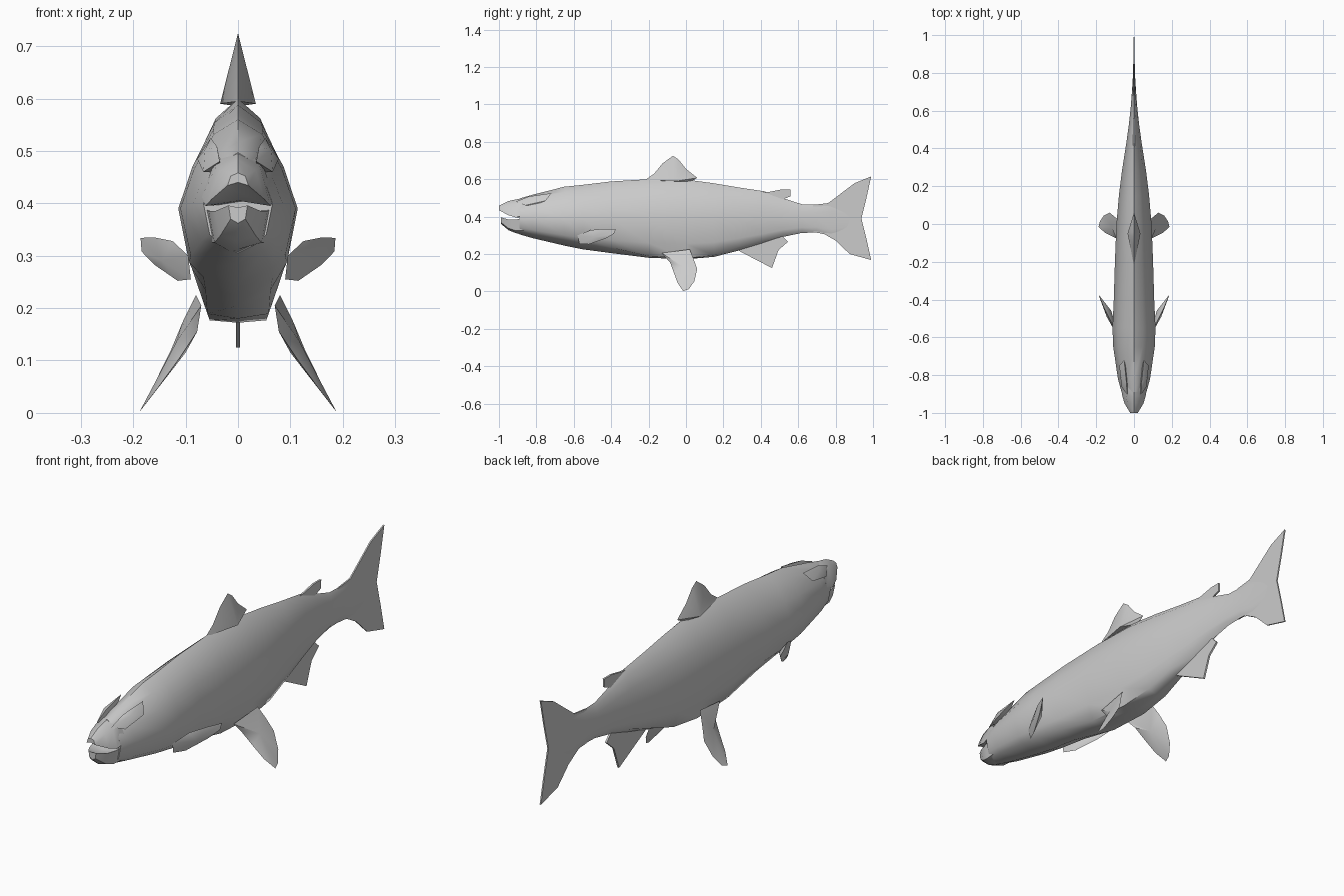
import bpy, bmesh, math

grey = bpy.data.materials.new("fish_grey")
grey.diffuse_color = (0.6, 0.6, 0.6, 1)


def finish(name, bm, angle, mirror=False):
    bmesh.ops.recalc_face_normals(bm, faces=bm.faces)
    mesh = bpy.data.meshes.new(name)
    bm.to_mesh(mesh)
    bm.free()
    mesh.materials.append(grey)
    obj = bpy.data.objects.new(name, mesh)
    bpy.context.collection.objects.link(obj)
    bpy.ops.object.select_all(action='DESELECT')
    obj.select_set(True)
    bpy.context.view_layer.objects.active = obj
    bpy.ops.object.shade_smooth_by_angle(angle=math.radians(angle))
    if mirror:
        obj.modifiers.new("Mirror", 'MIRROR')
    return obj


def loft(name, sections, angle):
    """Skin symmetric sections: (y, half outline of (x, z) from top to bottom)."""
    bm = bmesh.new()
    rings = []
    for y, half in sections:
        full = half + [(-x, z) for x, z in half[-2:0:-1]]
        rings.append([bm.verts.new((x, y, z)) for x, z in full])
    for a, b in zip(rings, rings[1:]):
        n = len(a)
        for i in range(n):
            j = (i + 1) % n
            bm.faces.new((a[i], a[j], b[j], b[i]))
    bm.faces.new(rings[0])
    bm.faces.new(rings[-1])
    return finish(name, bm, angle)


def leaf(name, outline, apex_a, apex_b, angle=50, mirror=False):
    """Closed leaf: an outline fanned to one apex on each side."""
    bm = bmesh.new()
    rim = [bm.verts.new(p) for p in outline]
    for apex in (apex_a, apex_b):
        c = bm.verts.new(apex)
        for i, v in enumerate(rim):
            bm.faces.new((v, rim[(i + 1) % len(rim)], c))
    return finish(name, bm, angle, mirror)


def plate(name, outline, half):
    """Thin upright fin from a (y, z) outline."""
    bm = bmesh.new()
    face = bm.faces.new([bm.verts.new((-half, y, z)) for y, z in outline])
    new = bmesh.ops.extrude_face_region(bm, geom=[face])["geom"]
    bmesh.ops.translate(bm, vec=(2 * half, 0, 0),
                        verts=[v for v in new if isinstance(v, bmesh.types.BMVert)])
    bmesh.ops.triangulate(bm, faces=bm.faces)
    return finish(name, bm, 30)


def body_section(y, top, bottom, w, wide_z, flat):
    h = top - bottom
    return y, [(0, top), (0.42 * w, top - 0.09 * h),
               (0.76 * w, wide_z + 0.45 * (top - wide_z)), (w, wide_z),
               (0.82 * w, wide_z - 0.62 * (wide_z - bottom)),
               (0.58 * w, bottom + (1 - flat) * 0.11 * h), (0, bottom)]


# Body: y, top, bottom, half width, height of widest point, belly flatness
body = [(-0.89, 0.497, 0.305, 0.066, 0.40, 0.1),
        (-0.82, 0.517, 0.285, 0.085, 0.40, 0.1),
        (-0.65, 0.560, 0.245, 0.110, 0.39, 0.1),
        (-0.55, 0.570, 0.225, 0.114, 0.39, 0.1),
        (-0.40, 0.588, 0.205, 0.107, 0.39, 0.3),
        (-0.20, 0.600, 0.180, 0.101, 0.39, 0.8),
        (0.00, 0.598, 0.172, 0.093, 0.39, 0.9),
        (0.15, 0.578, 0.185, 0.080, 0.39, 0.8),
        (0.28, 0.556, 0.218, 0.064, 0.39, 0.5),
        (0.42, 0.535, 0.260, 0.042, 0.39, 0.3),
        (0.52, 0.498, 0.292, 0.028, 0.39, 0.2),
        (0.62, 0.466, 0.313, 0.017, 0.39, 0.2),
        (0.70, 0.463, 0.315, 0.011, 0.39, 0.2),
        (0.78, 0.475, 0.297, 0.006, 0.39, 0.2),
        (0.88, 0.450, 0.320, 0.003, 0.39, 0.2)]
loft("body", [body_section(*s) for s in body], 60)

# Jaws around the open mouth
loft("upper_jaw", [
    (-0.86, [(0, 0.500), (0.045, 0.480), (0.070, 0.410), (0, 0.400)]),
    (-0.91, [(0, 0.492), (0.042, 0.470), (0.062, 0.395), (0, 0.405)]),
    (-0.95, [(0, 0.483), (0.034, 0.463), (0.050, 0.408), (0, 0.422)]),
    (-1.00, [(0, 0.458), (0.014, 0.452), (0.020, 0.434), (0, 0.440)])], 45)
loft("lower_jaw", [
    (-0.86, [(0, 0.385), (0.064, 0.390), (0.050, 0.325), (0, 0.300)]),
    (-0.91, [(0, 0.372), (0.056, 0.385), (0.045, 0.325), (0, 0.312)]),
    (-0.95, [(0, 0.375), (0.044, 0.385), (0.034, 0.338), (0, 0.328)]),
    (-0.99, [(0, 0.392), (0.018, 0.396), (0.014, 0.370), (0, 0.362)])], 45)

# Brow ridge above each eye
leaf("brow", [(0.035, -0.91, 0.480), (0.040, -0.84, 0.508), (0.052, -0.72, 0.525),
              (0.078, -0.75, 0.485), (0.066, -0.86, 0.460)],
     (0.063, -0.82, 0.502), (0.03, -0.81, 0.46), mirror=True)

# Dorsal fin: wedge with a broad base
leaf("dorsal_fin", [(0, -0.22, 0.595), (0, -0.17, 0.630), (0, -0.125, 0.685),
                    (0, -0.07, 0.725), (0, -0.04, 0.705), (0, 0.00, 0.655),
                    (0, 0.06, 0.607), (0, 0.02, 0.585)],
     (0.034, -0.05, 0.590), (-0.034, -0.05, 0.590), 40)

# Thin fins on the centre line
plate("adipose_fin", [(0.40, 0.53), (0.44, 0.531), (0.51, 0.545), (0.56, 0.545),
                      (0.558, 0.508), (0.515, 0.492), (0.44, 0.49)], 0.004)
plate("anal_fin", [(0.26, 0.23), (0.30, 0.208), (0.46, 0.125), (0.495, 0.222),
                   (0.545, 0.265), (0.51, 0.30), (0.40, 0.30)], 0.004)
plate("tail_fin", [(0.68, 0.463), (0.76, 0.472), (0.85, 0.540), (0.90, 0.578),
                   (0.99, 0.615), (0.965, 0.50), (0.938, 0.39), (0.965, 0.28),
                   (0.99, 0.168), (0.875, 0.200), (0.80, 0.272), (0.73, 0.312),
                   (0.68, 0.315)], 0.003)

# Paired pectoral and pelvic fins
leaf("pectoral_fin", [(0.095, -0.58, 0.300), (0.125, -0.51, 0.328), (0.160, -0.44, 0.335),
                      (0.186, -0.375, 0.334), (0.184, -0.385, 0.308), (0.160, -0.43, 0.283),
                      (0.115, -0.52, 0.252), (0.090, -0.57, 0.255)],
     (0.145, -0.49, 0.290), (0.120, -0.46, 0.305), mirror=True)
leaf("pelvic_fin", [(0.070, -0.13, 0.205), (0.078, -0.085, 0.155), (0.115, -0.065, 0.100),
                    (0.155, -0.045, 0.045), (0.188, -0.015, 0.002), (0.180, 0.015, 0.012),
                    (0.160, 0.045, 0.055), (0.128, 0.060, 0.120), (0.105, 0.040, 0.175),
                    (0.080, 0.020, 0.225)],
     (0.118, -0.02, 0.135), (0.100, -0.01, 0.115), mirror=True)
